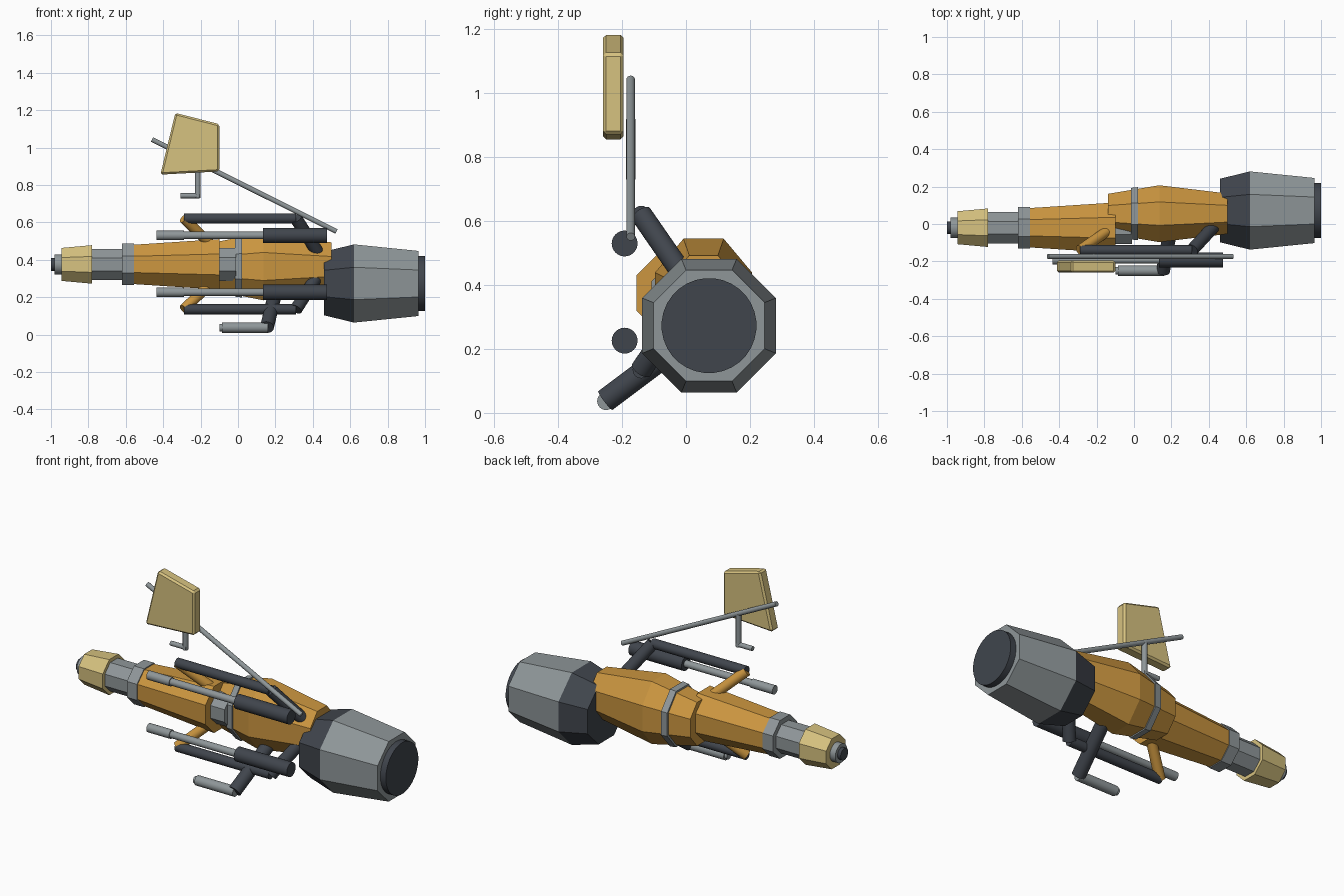
import bpy, bmesh, math
from mathutils import Vector

if "Cube" in bpy.data.objects:
    bpy.data.objects.remove(bpy.data.objects["Cube"])


def material(name, rgb):
    m = bpy.data.materials.new(name)
    m.diffuse_color = tuple(((c + 0.055) / 1.055) ** 2.4 for c in rgb) + (1,)
    m.use_nodes = True
    m.node_tree.nodes["Principled BSDF"].inputs["Base Color"].default_value = m.diffuse_color
    return m


DARK = material("dark metal", (0.25, 0.27, 0.30))
GREY = material("grey metal", (0.56, 0.59, 0.60))
ORANGE = material("orange paint", (0.80, 0.59, 0.25))
GOLD = material("pale gold", (0.84, 0.76, 0.50))


def finish(name, bm, mats, smooth=False):
    bmesh.ops.recalc_face_normals(bm, faces=bm.faces)
    me = bpy.data.meshes.new(name)
    bm.to_mesh(me)
    bm.free()
    for m in mats:
        me.materials.append(m)
    ob = bpy.data.objects.new(name, me)
    bpy.context.collection.objects.link(ob)
    if smooth:
        bpy.ops.object.select_all(action='DESELECT')
        bpy.context.view_layer.objects.active = ob
        ob.select_set(True)
        bpy.ops.object.shade_smooth_by_angle(angle=math.radians(35))
    return ob


def hull(name, profile, y, z, mats, n=8, zscale=1.0, rule=None):
    """Capped n-sided body along x; profile = (x, half width across flats)."""
    bm = bmesh.new()
    k = 1 / math.cos(math.pi / n)
    rings = []
    for x, r in profile:
        ring = []
        for i in range(n):
            a = 2 * math.pi * (i + 0.5) / n
            ring.append(bm.verts.new((x, y + r * k * math.cos(a),
                                      z + r * k * zscale * math.sin(a))))
        rings.append(ring)
    for a, b in zip(rings, rings[1:]):
        for i in range(n):
            j = (i + 1) % n
            bm.faces.new((a[i], a[j], b[j], b[i]))
    bm.faces.new(rings[0])
    bm.faces.new(rings[-1])
    if rule:
        for f in bm.faces:
            f.material_index = rule(f.calc_center_median())
    return finish(name, bm, mats, smooth=n > 12)


def rod(name, p, q, r, mat, n=24):
    """Round rod from p to q."""
    p, q = Vector(p), Vector(q)
    bm = bmesh.new()
    bmesh.ops.create_cone(bm, cap_ends=True, segments=n, radius1=r, radius2=r,
                          depth=(q - p).length)
    rot = (q - p).to_track_quat('Z', 'Y').to_matrix()
    for v in bm.verts:
        v.co = rot @ v.co + (p + q) / 2
    return finish(name, bm, [mat], smooth=True)


# Rear engine: dark front cone, grey shell, round dark exhaust
EY, EZ = 0.072, 0.273
hull("engine", [(0.46, 0.17), (0.62, 0.209), (0.965, 0.174)], EY, EZ,
     [GREY, DARK], rule=lambda c: 1 if c.x < 0.58 else 0)
hull("exhaust_disc", [(0.95, 0.148), (1.0, 0.148)], EY, EZ, [DARK], n=32)

# Rear body with its grey band
BY, BZ = 0.055, 0.364
hull("rear_body", [(-0.14, 0.106), (0.135, 0.152), (0.50, 0.108)], BY, BZ,
     [ORANGE], zscale=1.19)
hull("rear_body_band", [(-0.015, 0.138), (0.022, 0.142)], BY, BZ, [GREY],
     zscale=1.17)

# Front body, inner core and nose
FY, FZ = -0.02, 0.375
hull("front_body", [(-0.56, 0.105), (-0.10, 0.135)], FY, FZ, [ORANGE])
hull("core_connector", [(-0.12, 0.088), (-0.01, 0.088)], FY, FZ, [GREY])
hull("nose_collar", [(-0.62, 0.111), (-0.555, 0.111)], FY, FZ, [GREY])
hull("nose_neck", [(-0.79, 0.083), (-0.61, 0.083)], FY, FZ, [GREY])
hull("nose_cap", [(-0.945, 0.088), (-0.78, 0.103)], FY, FZ, [GOLD])
hull("nose_ring", [(-0.98, 0.054), (-0.94, 0.054)], FY, FZ, [GREY], n=24)
hull("nose_tip", [(-1.0, 0.034), (-0.97, 0.034)], FY, FZ, [DARK], n=24)

# Side guns and their frame, mirrored above and below the axis
MID = 0.378
for side, s in (("upper", 1), ("lower", -1)):
    zg, zt = MID + 0.152 * s, MID + 0.243 * s
    rod(side + "_gun_body", (0.135, -0.192, zg), (0.475, -0.192, zg), 0.0405, DARK)
    rod(side + "_gun_barrel", (-0.30, -0.192, zg), (0.15, -0.192, zg), 0.020, GREY)
    rod(side + "_gun_muzzle", (-0.435, -0.192, zg), (-0.29, -0.192, zg), 0.025, GREY)
    rod(side + "_frame_tube", (-0.29, -0.14, zt), (0.31, -0.14, zt), 0.027, DARK)
    rod(side + "_rear_strut", (0.31, -0.14, zt), (0.43, -0.01, MID + 0.055 * s),
        0.034, DARK)
    rod(side + "_front_strut", (-0.29, -0.14, zt), (-0.13, -0.03, MID + 0.09 * s),
        0.028, ORANGE)

# Foot peg on its strut
rod("peg_strut", (0.155, -0.252, 0.039), (0.20, 0.0, 0.228), 0.037, DARK)
rod("foot_peg", (-0.085, -0.25, 0.037), (0.16, -0.25, 0.037), 0.028, GREY)
rod("foot_peg_end", (-0.10, -0.25, 0.037), (-0.08, -0.25, 0.037), 0.020, GREY)

# Long boom with hanging handle
RY = -0.173
rod("boom", (-0.46, RY, 1.043), (0.527, RY, 0.551), 0.0135, GREY)
rod("handle_stem", (-0.215, RY, 0.73), (-0.215, RY, 0.92), 0.0145, GREY)
rod("handle_grip", (-0.307, RY, 0.742), (-0.205, RY, 0.742), 0.0135, GREY)

# Wind shield plate with softened edges
bm = bmesh.new()
outline = [(-0.415, 0.855), (-0.335, 1.185), (-0.10, 1.125), (-0.10, 0.872)]
face = bm.faces.new([bm.verts.new((x, -0.26, z)) for x, z in outline])
ext = bmesh.ops.extrude_face_region(bm, geom=[face])
for v in ext["geom"]:
    if isinstance(v, bmesh.types.BMVert):
        v.co.y = -0.195
shield = finish("shield", bm, [GOLD])
bev = shield.modifiers.new("soft_edges", 'BEVEL')
bev.width = 0.01
bev.segments = 1
